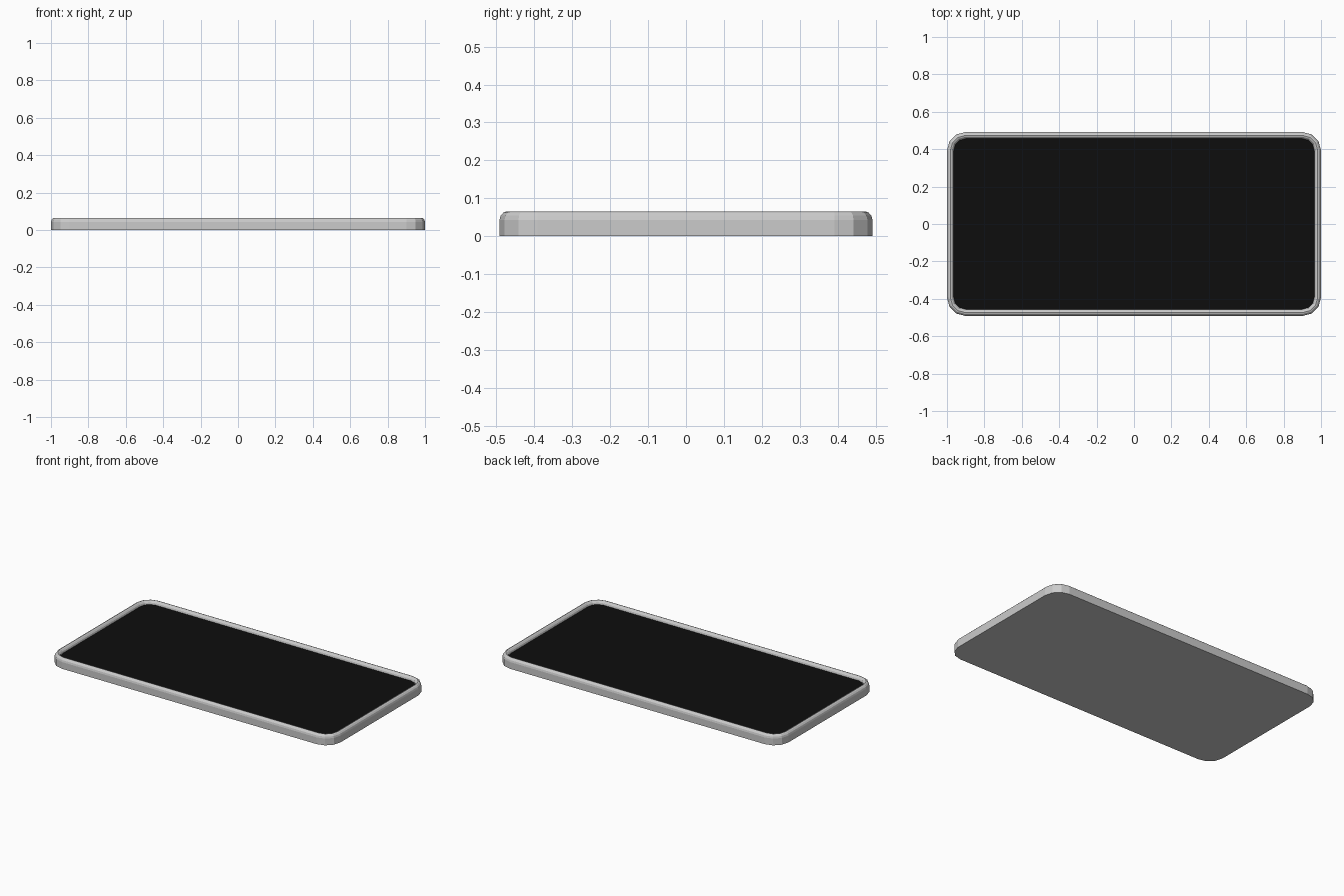
import bpy, bmesh, math

if "Cube" in bpy.data.objects:
    bpy.data.objects.remove(bpy.data.objects["Cube"])

HX, HY, R, SEG = 1.0, 0.492, 0.10, 3


def outline(inset):
    # rounded rectangle, pulled in by inset, with three facets per corner
    pts = []
    r = R - inset
    for k, (sx, sy) in enumerate([(1, 1), (-1, 1), (-1, -1), (1, -1)]):
        for i in range(SEG + 1):
            a = math.pi / 2 * (k + i / SEG)
            pts.append((sx * (HX - R) + r * math.cos(a),
                        sy * (HY - R) + r * math.sin(a)))
    return pts


def make_object(name, bm, color=None):
    bmesh.ops.recalc_face_normals(bm, faces=bm.faces[:])
    me = bpy.data.meshes.new(name)
    bm.to_mesh(me)
    bm.free()
    ob = bpy.data.objects.new(name, me)
    bpy.context.collection.objects.link(ob)
    if color:
        mat = bpy.data.materials.new(name + "_black")
        mat.diffuse_color = color
        mat.use_nodes = True
        mat.node_tree.nodes["Principled BSDF"].inputs["Base Color"].default_value = mat.diffuse_color
        me.materials.append(mat)
    return ob


def ring(bm, inset, z):
    return [bm.verts.new((x, y, z)) for x, y in outline(inset)]


# Casing: rounded rim profile (inset, height) swept around the outline
profile = [(0, 0), (0, 0.043), (0.003, 0.054), (0.010, 0.062), (0.018, 0.065),
           (0.026, 0.062), (0.033, 0.054), (0.036, 0.043)]
bm = bmesh.new()
rings = [ring(bm, d, z) for d, z in profile]
n = len(rings[0])
for a, b in zip(rings, rings[1:]):
    for i in range(n):
        j = (i + 1) % n
        bm.faces.new((a[i], a[j], b[j], b[i]))
bm.faces.new(rings[0][::-1])
# floor under the screen closes the casing
bm.faces.new(ring_top := rings[-1])
make_object("casing", bm)

# Screen: black panel recessed inside the rim
bm = bmesh.new()
face = bm.faces.new(ring(bm, 0.036, 0.0435))
if face.normal.z < 0:
    face.normal_flip()
make_object("screen", bm, (0.004, 0.004, 0.004, 1))
